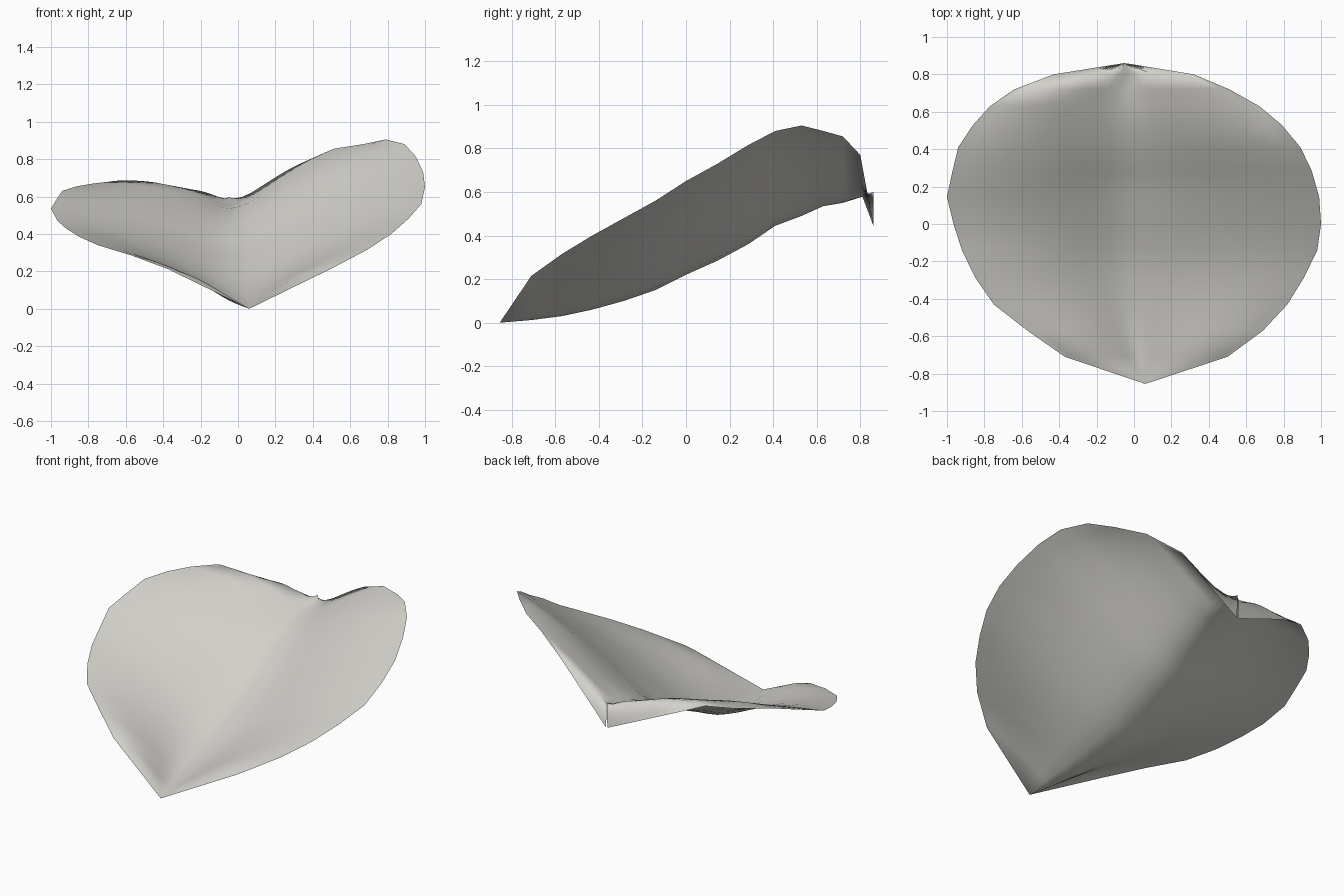
import bpy, bmesh, math

# cross-sections from front tip to back tip:
# y, left rim x/z, valley z, right rim x/z, left bulge, right bulge
ROWS = [
    (-0.855, 0.06, 0.00, 0.00, 0.06, 0.00, 0, 0),
    (-0.71, -0.37, 0.21, 0.012, 0.50, 0.215, 0.01, 0.01),
    (-0.57, -0.57, 0.285, 0.03, 0.69, 0.315, 0.01, 0.01),
    (-0.43, -0.75, 0.34, 0.06, 0.82, 0.40, 0.01, 0),
    (-0.285, -0.85, 0.385, 0.10, 0.91, 0.48, 0.01, 0),
    (-0.14, -0.92, 0.43, 0.15, 0.98, 0.56, 0.01, 0),
    (0.00, -0.965, 0.47, 0.22, 1.00, 0.65, 0.01, 0),
    (0.145, -1.00, 0.535, 0.285, 0.99, 0.73, 0.015, 0),
    (0.285, -0.97, 0.585, 0.36, 0.95, 0.815, 0.02, 0),
    (0.41, -0.94, 0.63, 0.445, 0.89, 0.88, 0.02, 0),
    (0.53, -0.86, 0.655, 0.49, 0.79, 0.905, 0.025, 0),
    (0.63, -0.77, 0.67, 0.535, 0.67, 0.88, 0.03, 0),
    (0.72, -0.64, 0.685, 0.55, 0.51, 0.855, 0.03, -0.02),
    (0.80, -0.43, 0.605, 0.575, 0.32, 0.77, 0.045, -0.02),
    (0.86, -0.055, 0.445, 0.60, -0.045, 0.445, 0, 0),
]
N = 12  # steps from valley to each rim


def wing(t, y):
    """Rounded valley, sharper at the front, then a wing that flattens."""
    r, k = 0.05 + 0.14 * min(1, (y + 0.855) / 0.6), 0.52
    s = (math.sqrt(t * t + r * r) - r) / (math.sqrt(1 + r * r) - r)
    return (1 + k) * s - k * s * s


# leaf: a single folded sheet
verts, faces = [], []
for y, xl, zl, zv, xr, zr, bl, br in ROWS:
    xv = -0.05 + 0.11 * max(0, -y / 0.855) ** 2
    for i in range(-N, N + 1):
        t = abs(i) / N
        x, z, b = (xl, zl, bl) if i < 0 else (xr, zr, br)
        verts.append((xv + (x - xv) * t, y,
                      zv + (z - zv) * wing(t, y) + b * math.sin(math.pi * t)))
W = 2 * N + 1
for r in range(len(ROWS) - 1):
    for c in range(W - 1):
        a = r * W + c
        faces.append((a, a + 1, a + W + 1, a + W))

mesh = bpy.data.meshes.new("leaf")
mesh.from_pydata(verts, [], faces)
leaf = bpy.data.objects.new("leaf", mesh)
bpy.context.collection.objects.link(leaf)

# merge the pointed front tip and smooth the sheet
bm = bmesh.new()
bm.from_mesh(mesh)
bmesh.ops.remove_doubles(bm, verts=bm.verts, dist=0.0005)
for f in bm.faces:
    f.smooth = True
bm.to_mesh(mesh)
bm.free()

mat = bpy.data.materials.new("pale warm grey")
mat.diffuse_color = (0.65, 0.64, 0.6, 1)
mesh.materials.append(mat)
